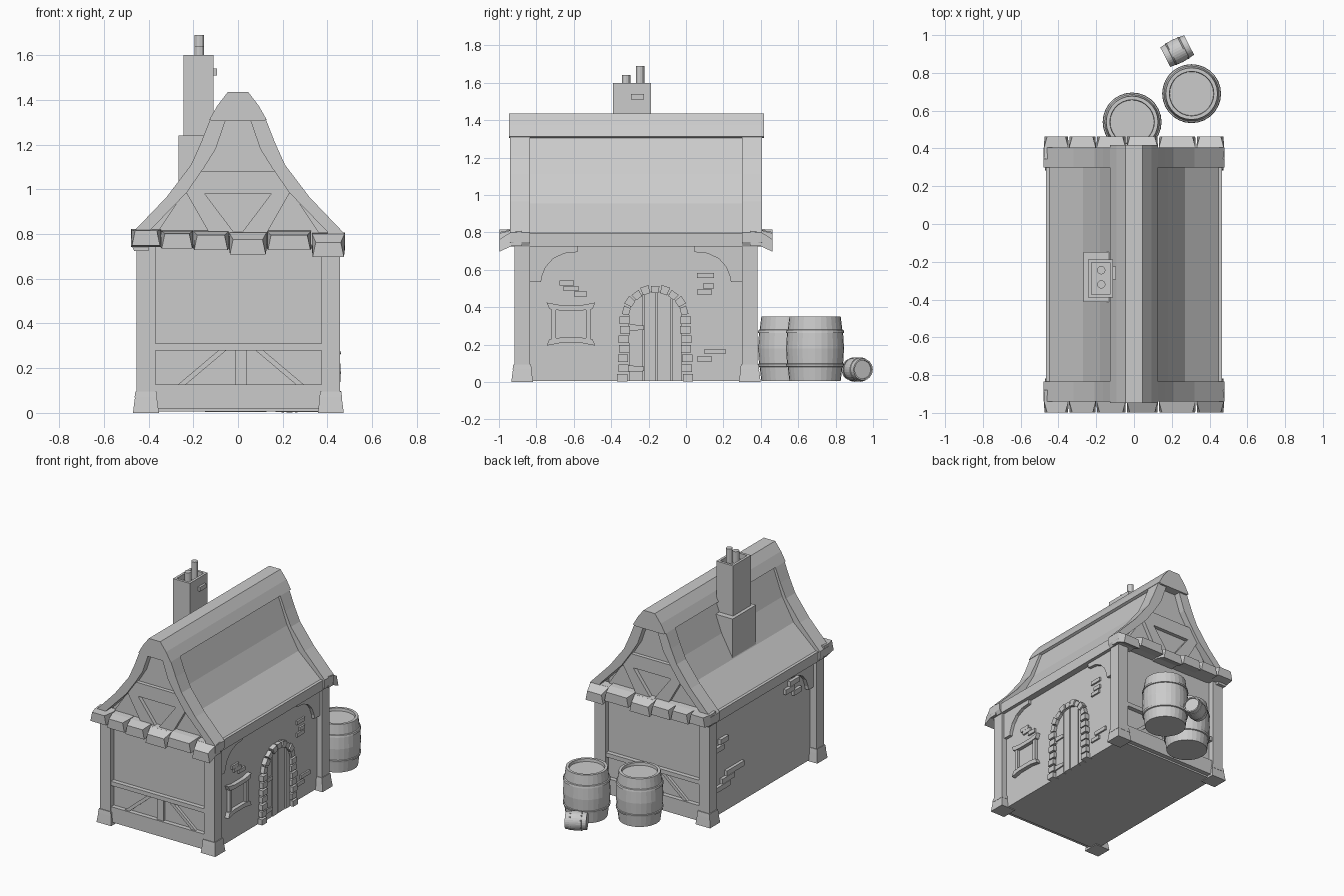
import bpy, bmesh, math
from math import sin, cos, pi, radians

stone = bpy.data.materials.new("plain grey")
stone.diffuse_color = (0.6, 0.6, 0.6, 1)
YC = -0.535                      # twice the house centre in y: y -> YC - y mirrors front to back
WR, WL = 0.417, -0.402           # side wall planes


def loft(bm, A, B):
    """Closed solid between two matching polygons."""
    a = [bm.verts.new(p) for p in A]
    b = [bm.verts.new(p) for p in B]
    n = len(a)
    bm.faces.new(a)
    bm.faces.new(b[::-1])
    for i in range(n):
        bm.faces.new((a[i], b[i], b[(i + 1) % n], a[(i + 1) % n]))


def prism(bm, pts, axis, a, b):
    """Extrude (x,z) along y, or (y,z) along x."""
    put = (lambda p, t: (p[0], t, p[1])) if axis == 'y' else (lambda p, t: (t, p[0], p[1]))
    loft(bm, [put(p, a) for p in pts], [put(p, b) for p in pts])


def rect(u0, u1, v0, v1):
    return [(u0, v0), (u1, v0), (u1, v1), (u0, v1)]


def box(bm, x0, x1, y0, y1, z0, z1):
    prism(bm, rect(x0, x1, z0, z1), 'y', y0, y1)


def square(cx, cy, h, z):
    return [(cx + i * h, cy + j * h, z) for i, j in ((-1, -1), (1, -1), (1, 1), (-1, 1))]


def both(pts):
    """Half profile (x > 0) to full symmetric polygon."""
    return pts + [(-x, z) for x, z in reversed(pts)]


def finish(name, bm):
    bmesh.ops.recalc_face_normals(bm, faces=bm.faces)
    me = bpy.data.meshes.new(name)
    bm.to_mesh(me)
    bm.free()
    me.materials.append(stone)
    ob = bpy.data.objects.new(name, me)
    bpy.context.collection.objects.link(ob)
    return ob


# walls
bm = bmesh.new()
box(bm, WL, WR, -0.88, 0.345, 0.006, 0.78)
finish("walls", bm)

# corner posts with flared feet
bm = bmesh.new()
for x in (-0.412, 0.415):
    for y in (-0.876, 0.341):
        loft(bm, square(x, y, 0.042, 0.05), square(x, y, 0.042, 0.77))
        loft(bm, square(x, y, 0.058, 0), square(x, y, 0.049, 0.07))
        loft(bm, square(x, y, 0.051, 0.068), square(x, y, 0.047, 0.095))
finish("corner_posts", bm)

# roof body, shallow at the eaves and steep above, including the gable walls
bm = bmesh.new()
prism(bm, both([(0.45, 0.74), (0.455, 0.79), (0.27, 0.955), (0.18, 1.115), (0.10, 1.33)]), 'y', -0.84, 0.305)
prism(bm, both([(0.40, 0.75), (0.28, 0.93), (0.18, 1.08), (0.09, 1.32)]), 'y', -0.893, 0.358)
finish("roof", bm)

# rake trims on both gables and eave boards along both sides
bm = bmesh.new()
outer = [(0.464, 0.725), (0.478, 0.75), (0.478, 0.80), (0.32, 0.965), (0.21, 1.11), (0.165, 1.21), (0.12, 1.325)]
inner = [(0.05, 1.325), (0.10, 1.18), (0.15, 1.10), (0.23, 0.985), (0.40, 0.81), (0.40, 0.725)]
for s in (-1, 1):
    side = [(s * x, z) for x, z in outer + inner]
    prism(bm, side, 'y', -0.94, -0.835)
    prism(bm, side, 'y', 0.30, 0.405)
    prism(bm, [(s * x, z) for x, z in ((0.39, 0.725), (0.464, 0.725), (0.466, 0.797), (0.39, 0.80))],
          'y', -0.84, 0.305)
finish("roof_trim", bm)

# ridge cap
bm = bmesh.new()
prism(bm, both([(0.112, 1.305), (0.128, 1.312), (0.092, 1.375), (0.045, 1.436)]), 'y', -0.947, 0.418)
finish("ridge_cap", bm)

# rough shingle course under each gable: x0, x1, front z
bm = bmesh.new()
shingles = [(-0.478, -0.345, 0.785), (-0.345, -0.20, 0.772), (-0.20, -0.042, 0.765),
            (-0.04, 0.128, 0.745), (0.13, 0.328, 0.765), (0.33, 0.478, 0.733)]
for flip in (False, True):
    for x0, x1, z in shingles:
        Y = (lambda y: YC - y) if flip else (lambda y: y)
        zb = 0.3 * z + 0.7 * 0.775
        back, front = zb - 0.036, z - 0.036
        loft(bm, [(x0, Y(-0.88), back), (x1, Y(-0.88), back), (x1, Y(-0.88), back + 0.08), (x0, Y(-0.88), back + 0.08)],
             [(x0 + 0.002, Y(-0.938), back), (x1 - 0.002, Y(-0.938), back),
              (x1 - 0.002, Y(-0.938), back + 0.075), (x0 + 0.002, Y(-0.938), back + 0.075)])
        loft(bm, [(x0 + 0.001, Y(-0.935), back - 0.001), (x1 - 0.001, Y(-0.935), back - 0.001),
                  (x1 - 0.001, Y(-0.935), back + 0.076), (x0 + 0.001, Y(-0.935), back + 0.076)],
             [(x0 + 0.004, Y(-0.998), front), (x1 - 0.004, Y(-0.998), front),
              (x1 - 0.018, Y(-0.998), front + 0.066), (x0 + 0.018, Y(-0.998), front + 0.066)])
finish("gable_shingles", bm)

# timber framing on gables and end walls
bm = bmesh.new()
for wall, face in ((-0.88, -0.92), (0.345, 0.385)):
    prism(bm, [(-0.24, 0.982), (0.24, 0.982), (0.165, 1.08), (-0.165, 1.08)], 'y', wall, face)
    for s in (-1, 1):
        prism(bm, [(s * x, z) for x, z in ((0.23, 0.982), (0.15, 0.982), (0.005, 0.79), (0.12, 0.79))],
              'y', wall, face)
for wall, face in ((-0.87, -0.90), (0.335, 0.365)):
    d = 0.012 if face > 0 else -0.012
    prism(bm, rect(-0.38, 0.38, 0.28, 0.31), 'y', wall, face + d)
    prism(bm, rect(-0.38, 0.38, 0.018, 0.128), 'y', wall, face + d)
    prism(bm, rect(-0.012, 0.038, 0.12, 0.285), 'y', wall, face)
    for s in (-1, 1):
        prism(bm, [(0.013 + s * x, z) for x, z in ((0.245, 0.128), (0.28, 0.128), (0.10, 0.28), (0.065, 0.28))],
              'y', wall, face)
finish("end_wall_timbers", bm)

# curved corner braces under the eaves
bm = bmesh.new()
brace = [(-0.85, 0.74), (-0.58, 0.74), (-0.58, 0.695), (-0.65, 0.688), (-0.71, 0.66), (-0.75, 0.615),
         (-0.772, 0.56), (-0.775, 0.535), (-0.85, 0.535)]
prism(bm, brace, 'x', 0.40, 0.44)
prism(bm, [(YC - y, z) for y, z in brace], 'x', 0.40, 0.44)
prism(bm, brace, 'x', -0.39, -0.43)
finish("eave_braces", bm)

# door planks under an arch, with hinge straps
DY, DZ = -0.165, 0.335
bm = bmesh.new()
edges = [-0.145, -0.06, 0.005, 0.09, 0.145]
for i in range(4):
    a, b = edges[i] + 0.004, edges[i + 1] - 0.004
    top = [(DY + b + (a - b) * k / 3, DZ + math.sqrt(0.15 ** 2 - (b + (a - b) * k / 3) ** 2)) for k in range(4)]
    prism(bm, [(DY + a, 0.005), (DY + b, 0.005)] + top, 'x', 0.40, 0.426 + 0.003 * (i % 2))
for z in (0.07, 0.29):
    prism(bm, [(-0.31, z - 0.015), (-0.225, z - 0.012), (-0.225, z + 0.012), (-0.31, z + 0.02)], 'x', 0.40, 0.436)
finish("door", bm)

# stone blocks around the door
bm = bmesh.new()
for s in (-1, 1):
    for i in range(7):
        h, w = i * 0.051, 0.004 * (i % 2)
        lean = 0.012 * (i / 6)
        prism(bm, rect(DY + s * (0.148 - lean - w), DY + s * (0.203 - lean - w), h + 0.004, h + 0.044),
              'x', 0.40, 0.45 - w)
for i in range(9):
    t0, t1 = 0.13 + i * 0.3204 + 0.03, 0.13 + (i + 1) * 0.3204 - 0.03
    r0, r1 = 0.143, 0.181 + 0.006 * (i % 2)
    prism(bm, [(DY + r * cos(t), DZ + r * sin(t)) for r, t in ((r0, t0), (r1, t0), (r1, t1), (r0, t1))],
          'x', 0.40, 0.446 + 0.004 * (i % 2))
finish("door_arch_stones", bm)

# window: bowed lintel and sill, two jambs, pane
bm = bmesh.new()
for s in (-1, 1):
    prism(bm, [(-0.615 + u, 0.31 + s * v) for u, v in
               ((-0.13, 0.115), (-0.06, 0.102), (0.06, 0.102), (0.13, 0.115), (0.115, 0.08),
                (0.06, 0.073), (-0.06, 0.073), (-0.115, 0.08))], 'x', 0.40, 0.447)
    prism(bm, rect(-0.615 + s * 0.08, -0.615 + s * 0.105, 0.22, 0.40), 'x', 0.40, 0.44)
prism(bm, rect(-0.70, -0.53, 0.22, 0.40), 'x', 0.40, 0.421)
finish("window", bm)

# bricks showing through the plaster: y, z, width
bm = bmesh.new()
right = [(-0.675, 0.515, 0.075), (-0.655, 0.487, 0.08), (-0.60, 0.458, 0.07), (0.06, 0.555, 0.09),
         (0.09, 0.50, 0.06), (0.06, 0.467, 0.08), (0.10, 0.15, 0.11), (0.06, 0.11, 0.08)]
left = [(0.12, 0.515, 0.09), (0.17, 0.47, 0.09), (-0.06, 0.265, 0.20), (0.05, 0.225, 0.14), (0.10, 0.185, 0.17),
        (-0.69, 0.63, 0.11), (-0.63, 0.59, 0.10), (-0.71, 0.55, 0.09)]
for wall, d, rows, h in ((WR, 0.012, right, 0.027), (WL, -0.022, left, 0.036)):
    for y, z, w in rows:
        prism(bm, rect(y, y + w, z, z + h), 'x', wall - d, wall + d)
finish("exposed_bricks", bm)

# chimney: wide lower block, hollow upper shaft, two pots and a proud brick
bm = bmesh.new()
box(bm, -0.267, -0.10, -0.413, -0.147, 0.93, 1.24)
box(bm, -0.243, -0.11, -0.39, -0.187, 1.20, 1.56)
for x0, x1, y0, y1 in ((-0.243, -0.225, -0.39, -0.187), (-0.128, -0.11, -0.39, -0.187),
                       (-0.225, -0.128, -0.39, -0.372), (-0.225, -0.128, -0.205, -0.187)):
    box(bm, x0, x1, y0, y1, 1.56, 1.60)
box(bm, -0.12, -0.094, -0.295, -0.225, 1.51, 1.54)
for y, top in ((-0.245, 1.69), (-0.32, 1.642)):
    ring = [(-0.173 + 0.022 * cos(k * pi / 6), y + 0.022 * sin(k * pi / 6)) for k in range(12)]
    loft(bm, [(*p, 1.55) for p in ring], [(*p, top) for p in ring])
finish("chimney", bm)


# lathed barrels with hoops and a sunken lid
def barrel(name):
    prof = [(0, 0), (0.137, 0), (0.146, 0.075), (0.153, 0.078), (0.156, 0.092), (0.15, 0.094), (0.155, 0.175),
            (0.15, 0.256), (0.156, 0.258), (0.153, 0.272), (0.146, 0.275), (0.137, 0.345), (0.118, 0.345),
            (0.116, 0.325), (0, 0.325)]
    bm = bmesh.new()
    vs = [bm.verts.new((r, 0, z)) for r, z in prof]
    es = [bm.edges.new(p) for p in zip(vs, vs[1:])]
    bmesh.ops.spin(bm, geom=vs + es, cent=(0, 0, 0), axis=(0, 0, 1), angle=2 * pi, steps=28)
    bmesh.ops.remove_doubles(bm, verts=bm.verts, dist=1e-4)
    return finish(name, bm)


barrel("barrel_near_wall").location = (-0.01, 0.54, 0.005)
barrel("barrel_outer").location = (0.305, 0.69, 0.005)
keg = barrel("small_keg")
keg.scale = (0.42, 0.42, 0.41)
keg.rotation_euler = (0, pi / 2, radians(27))
keg.location = (0.228 - 0.07 * cos(radians(27)), 0.915 - 0.07 * sin(radians(27)), 0.067)
